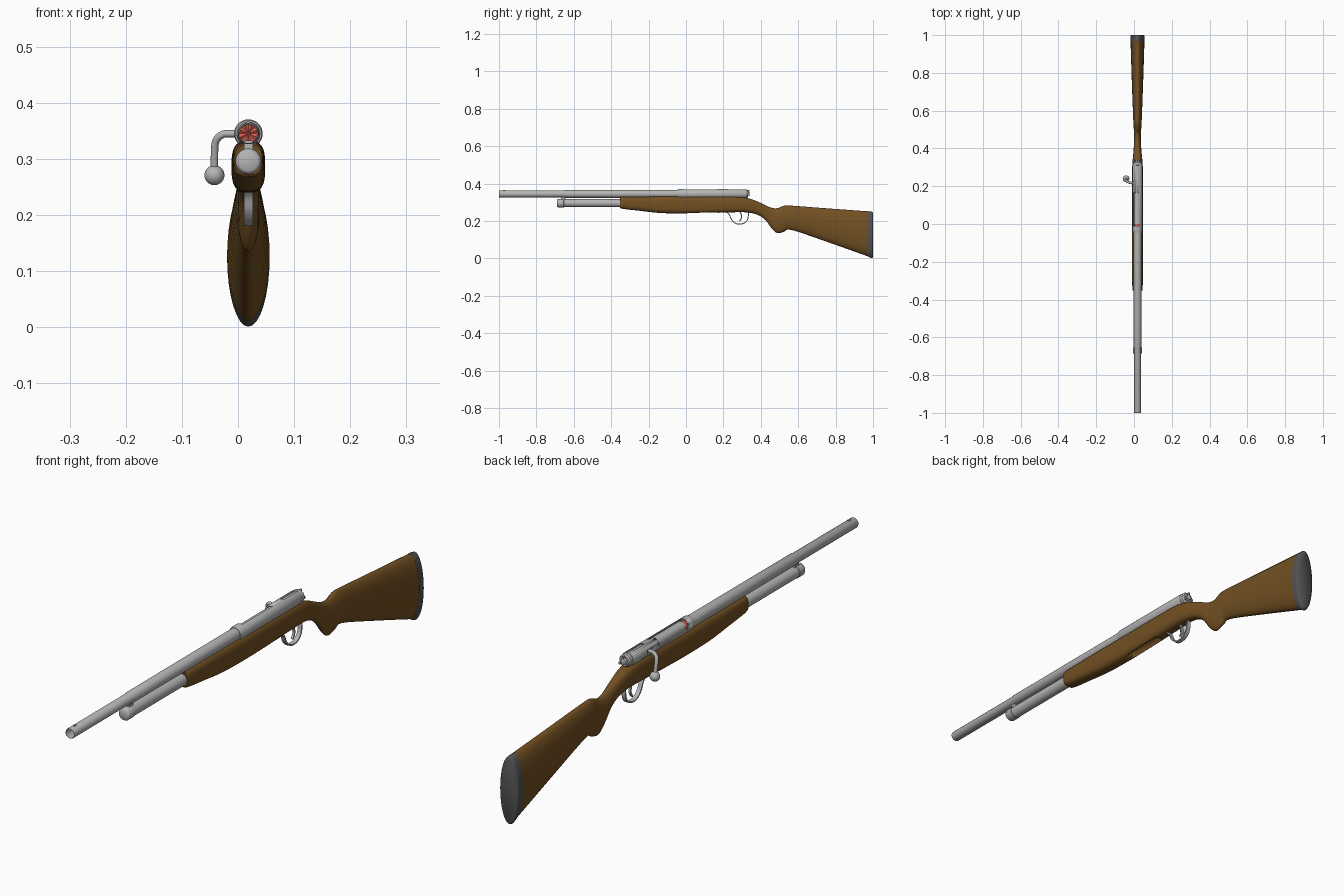
import bpy, bmesh, math
from mathutils import Vector

if "Cube" in bpy.data.objects:
    bpy.data.objects.remove(bpy.data.objects["Cube"])

CX, BZ, TZ = 0.0185, 0.345, 0.2955     # gun centre line, barrel height, magazine height


def material(name, rgb):
    m = bpy.data.materials.new(name)
    m.diffuse_color = (*rgb, 1)
    m.use_nodes = True
    m.node_tree.nodes["Principled BSDF"].inputs["Base Color"].default_value = m.diffuse_color
    return m


WOOD = material("walnut", (0.17, 0.08, 0.016))
STEEL = material("steel", (0.46, 0.46, 0.46))
RUBBER = material("dark_rubber", (0.085, 0.085, 0.09))
RED = material("shell_red", (0.72, 0.12, 0.09))


def finish(name, bm, mat, angle=35):
    bmesh.ops.recalc_face_normals(bm, faces=bm.faces)
    me = bpy.data.meshes.new(name)
    bm.to_mesh(me)
    bm.free()
    ob = bpy.data.objects.new(name, me)
    bpy.context.collection.objects.link(ob)
    me.materials.append(mat)
    bpy.ops.object.select_all(action='DESELECT')
    ob.select_set(True)
    bpy.context.view_layer.objects.active = ob
    bpy.ops.object.shade_smooth_by_angle(angle=math.radians(angle))
    return ob


def skin(bm, rings, caps=True, loop=False):
    rows = [[bm.verts.new(p) for p in r] for r in rings]
    n = len(rows[0])
    pairs = list(zip(rows, rows[1:])) + ([(rows[-1], rows[0])] if loop else [])
    for a, b in pairs:
        for i in range(n):
            j = (i + 1) % n
            bm.faces.new((a[i], a[j], b[j], b[i]))
    if caps and not loop:
        bm.faces.new(rows[0])
        bm.faces.new(rows[-1])


def lathe(name, prof, z, mat, loop=False, seg=32, x=CX):
    """Turn (y, radius) points about an axis running along y."""
    bm = bmesh.new()
    rings = [[(x + r * math.cos(2 * math.pi * i / seg), y, z + r * math.sin(2 * math.pi * i / seg))
              for i in range(seg)] for y, r in prof]
    skin(bm, rings, loop=loop)
    return finish(name, bm, mat)


def smooth(pts, sub=4):
    """Catmull-Rom resampling of a list of tuples."""
    out = []
    for k in range(len(pts) - 1):
        p = [Vector(pts[min(max(k + d, 0), len(pts) - 1)]) for d in (-1, 0, 1, 2)]
        for s in range(sub):
            t = s / sub
            out.append(0.5 * (2 * p[1] + (p[2] - p[0]) * t
                              + (2 * p[0] - 5 * p[1] + 4 * p[2] - p[3]) * t * t
                              + (3 * p[1] - p[0] - 3 * p[2] + p[3]) * t ** 3))
    return out + [Vector(pts[-1])]


def section(y, top, bot, w, n, seg=32):
    """Rounded cross-section; n sets how square it is."""
    ring = []
    for i in range(seg):
        a = 2 * math.pi * i / seg
        c, s = math.cos(a), math.sin(a)
        ring.append((CX + w * math.copysign(abs(c) ** (2 / n), c), y,
                     (top + bot) / 2 + (top - bot) / 2 * math.copysign(abs(s) ** (2 / n), s)))
    return ring


def box(bm, x0, x1, y0, y1, z0, z1):
    r = [[(x0, y, z0), (x1, y, z0), (x1, y, z1), (x0, y, z1)] for y in (y0, y1)]
    skin(bm, r)


def strip(name, path, width, thick):
    """Bent flat strip following (y, z) points."""
    pts = smooth(path)
    rings = []
    for i, p in enumerate(pts):
        d = (pts[min(i + 1, len(pts) - 1)] - pts[max(i - 1, 0)]).normalized()
        o = Vector((-d.y, d.x)) * thick / 2
        a, b = p + o, p - o
        rings.append([(CX - width, *a), (CX + width, *a), (CX + width, *b), (CX - width, *b)])
    bm = bmesh.new()
    skin(bm, rings)
    return finish(name, bm, STEEL)


def cut(ob, cutter):
    m = ob.modifiers.new("cut", 'BOOLEAN')
    m.operation, m.solver, m.object = 'DIFFERENCE', 'EXACT', cutter
    cutter.hide_render = True
    cutter.hide_set(True)


# Stock: stations of y, top, bottom, half width, squareness
stations = [
    (-0.352, 0.322, 0.276, 0.022, 2.8), (-0.343, 0.330, 0.266, 0.027, 3.0),
    (-0.25, 0.331, 0.255, 0.029, 3.0), (-0.14, 0.332, 0.243, 0.030, 3.0),
    (0.0, 0.332, 0.240, 0.030, 3.0), (0.14, 0.332, 0.243, 0.030, 3.0),
    (0.27, 0.331, 0.247, 0.029, 3.0), (0.335, 0.321, 0.245, 0.026, 2.7),
    (0.385, 0.303, 0.232, 0.021, 2.4), (0.425, 0.284, 0.205, 0.019, 2.2),
    (0.460, 0.270, 0.158, 0.018, 2.1), (0.490, 0.269, 0.135, 0.019, 2.0),
    (0.525, 0.282, 0.143, 0.021, 2.0), (0.565, 0.282, 0.152, 0.023, 2.0),
    (0.75, 0.268, 0.090, 0.030, 2.0), (0.97, 0.252, 0.012, 0.037, 2.0)]
bm = bmesh.new()
skin(bm, [section(*s) for s in smooth(stations)])
stock = finish("stock", bm, WOOD)

# Loading recess in the underside of the stock
bm = bmesh.new()
skin(bm, [section(y, 0.262, 0.225, w, 2.0) for y, w in
          ((0.0, 0.010), (0.02, 0.017), (0.15, 0.017), (0.17, 0.010))])
cut(stock, finish("recess_cutter", bm, WOOD))

# Butt pad
bm = bmesh.new()
skin(bm, [section(*s, 2.0) for s in (
    (0.97, 0.2525, 0.0115, 0.0375), (0.99, 0.251, 0.001, 0.038),
    (0.997, 0.249, 0.003, 0.0365), (1.0, 0.244, 0.008, 0.033))])
finish("butt_pad", bm, RUBBER, 50)

# Hollow barrel with a step at the front clamp
lathe("barrel", [(-1.0, 0.0175), (-0.997, 0.0188), (-0.655, 0.0188), (-0.65, 0.0208), (-0.02, 0.0215),
                 (-0.02, 0.0168), (-1.0, 0.0168)], BZ, STEEL, loop=True)

# Front sight bead
bm = bmesh.new()
box(bm, CX - 0.003, CX + 0.003, -0.978, -0.966, BZ + 0.016, BZ + 0.0215)
finish("front_sight", bm, STEEL)

# Magazine tube with end cap
lathe("magazine_tube", [(-0.67, 0.0215), (0.0, 0.0215)], TZ, STEEL)
lathe("magazine_cap", [(-0.69, 0.017), (-0.688, 0.020), (-0.682, 0.0232), (-0.655, 0.0232),
                       (-0.653, 0.0215)], TZ, STEEL)

# Clamp joining tube and barrel
bm = bmesh.new()
box(bm, CX - 0.008, CX + 0.008, -0.668, -0.645, TZ, BZ - 0.012)
finish("barrel_clamp", bm, STEEL)

# Receiver tube with ejection port and bolt slot
receiver = lathe("receiver", [(-0.045, 0.0235), (-0.04, 0.0255), (0.308, 0.0255), (0.312, 0.024),
                              (0.312, 0.0207), (-0.045, 0.0207)], BZ, STEEL, loop=True)
bm = bmesh.new()
box(bm, CX - 0.04, CX + 0.007, -0.01, 0.165, BZ - 0.004, BZ + 0.05)
box(bm, CX - 0.007, CX + 0.007, 0.225, 0.33, BZ + 0.01, BZ + 0.05)
box(bm, CX - 0.04, CX - 0.01, 0.2, 0.232, BZ - 0.008, BZ + 0.008)
cut(receiver, finish("port_cutter", bm, STEEL))

# Bolt body and rear cap with small lugs
lathe("bolt", [(0.0, 0.0195), (0.312, 0.0195)], BZ, STEEL)
lathe("bolt_cap", [(0.31, 0.0195), (0.313, 0.0235), (0.325, 0.0235), (0.331, 0.019), (0.331, 0.012),
                   (0.338, 0.010), (0.340, 0.006)], BZ, STEEL)
bm = bmesh.new()
for k in range(3):
    a = math.radians(90 + 120 * k)
    x, z = CX + 0.016 * math.cos(a), BZ + 0.016 * math.sin(a)
    box(bm, x - 0.003, x + 0.003, 0.325, 0.339, z - 0.004, z + 0.004)
finish("bolt_lugs", bm, STEEL)

# Bolt handle: bent rod and ball
path = smooth([(CX - 0.012, 0.215, BZ), (-0.012, 0.217, BZ), (-0.026, 0.22, BZ - 0.001),
               (-0.037, 0.225, BZ - 0.009), (-0.0415, 0.23, BZ - 0.024), (-0.042, 0.24, 0.275)])
rings = []
for i, p in enumerate(path):
    d = (path[min(i + 1, len(path) - 1)] - path[max(i - 1, 0)]).normalized()
    u = d.cross(Vector((0, 1, 0))).normalized()
    v = d.cross(u)
    rings.append([p + 0.0066 * (u * math.cos(math.pi * k / 8) + v * math.sin(math.pi * k / 8))
                  for k in range(16)])
bm = bmesh.new()
skin(bm, rings)
finish("bolt_handle", bm, STEEL)
bm = bmesh.new()
bmesh.ops.create_uvsphere(bm, u_segments=24, v_segments=16, radius=0.0178)
bmesh.ops.translate(bm, verts=bm.verts, vec=(-0.042, 0.24, 0.271))
finish("bolt_knob", bm, STEEL)

# Shell in the chamber with a folded star end
lathe("shell", [(-0.13, 0.0165), (0.0, 0.0165)], BZ, RED)
bm = bmesh.new()
for k in range(8):
    a = 2 * math.pi * k / 8
    r = [Vector((CX, -0.131, BZ))] + [
        Vector((CX + 0.0165 * math.cos(a + o), y, BZ + 0.0165 * math.sin(a + o)))
        for o, y in ((0, -0.131), (math.pi / 8, -0.136), (math.pi / 4, -0.131))]
    v = [bm.verts.new(p) for p in r]
    bm.faces.new((v[0], v[1], v[2]))
    bm.faces.new((v[0], v[2], v[3]))
finish("shell_crimp", bm, RED, 5)

# Trigger guard and trigger
strip("trigger_guard", [(0.215, 0.250), (0.232, 0.233), (0.243, 0.208), (0.262, 0.189),
                        (0.285, 0.183), (0.312, 0.189), (0.330, 0.210), (0.335, 0.250)], 0.008, 0.005)
strip("trigger", [(0.288, 0.252), (0.296, 0.232), (0.296, 0.215), (0.286, 0.200)], 0.004, 0.006)
